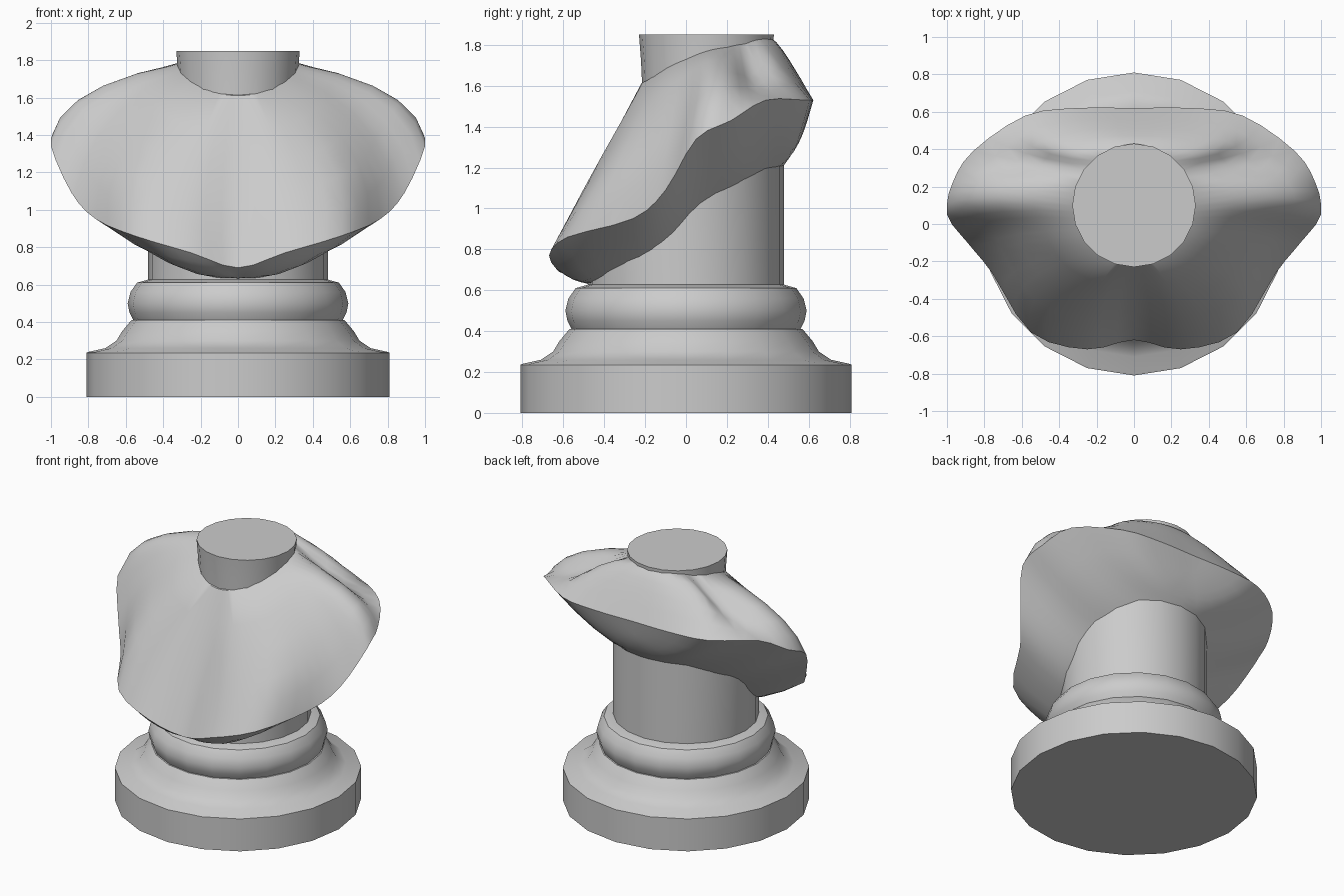
import bpy
import bmesh
from math import sin, cos, pi, radians
from mathutils import Vector

default = bpy.data.objects.get("Cube")
if default:
    bpy.data.objects.remove(default, do_unlink=True)

GREY = 0.6
stone = bpy.data.materials.new("grey_stone")
stone.use_nodes = True
stone.diffuse_color = (GREY, GREY, GREY, 1)
bsdf = next(n for n in stone.node_tree.nodes if n.type == "BSDF_PRINCIPLED")
bsdf.inputs["Base Color"].default_value = (GREY, GREY, GREY, 1)
bsdf.inputs["Roughness"].default_value = 0.8


def finish(bm, name, angle):
    """Turn a bmesh into a smooth shaded object with sharp corners kept."""
    bmesh.ops.remove_doubles(bm, verts=bm.verts, dist=0.0005)
    bmesh.ops.holes_fill(bm, edges=[e for e in bm.edges if e.is_boundary])
    bmesh.ops.recalc_face_normals(bm, faces=bm.faces)
    mesh = bpy.data.meshes.new(name)
    bm.to_mesh(mesh)
    bm.free()
    mesh.materials.append(stone)
    obj = bpy.data.objects.new(name, mesh)
    bpy.context.collection.objects.link(obj)
    bpy.ops.object.select_all(action="DESELECT")
    obj.select_set(True)
    bpy.context.view_layer.objects.active = obj
    bpy.ops.object.shade_smooth_by_angle(angle=radians(angle))
    return obj


def skin(bm, columns):
    """Bridge neighbouring columns of points with quads."""
    grid = [[bm.verts.new(p) for p in col] for col in columns]
    for a, b in zip(grid, grid[1:]):
        for i in range(len(a) - 1):
            bm.faces.new((a[i], b[i], b[i + 1], a[i + 1]))


def lathe(name, profile, sides, centre_y=0, top_slope=0):
    """Spin a profile of (radius, height); the last ring may be slanted."""
    columns = []
    for s in range(sides + 1):
        a = 2 * pi * s / sides
        col = [Vector((r * sin(a), centre_y - r * cos(a), z)) for r, z in profile]
        col[-1].z += top_slope * col[-1].y
        columns.append(col)
    bm = bmesh.new()
    skin(bm, columns)
    return finish(bm, name, 35)


# Pedestal: plinth with flare, rounded moulding, shaft slanted inside the bust
lathe("plinth", [(.81, 0), (.81, .235), (.8, .24), (.71, .26), (.65, .3),
                 (.62, .35), (.57, .41)], 20)
lathe("round_moulding", [(.5, .405), (.56, .41), (.58, .45), (.59, .5),
                         (.575, .56), (.54, .61), (.48, .627)], 20)
lathe("shaft", [(.48, .55), (.48, 1.1)], 20, top_slope=.6)

# Neck stump
lathe("neck", [(.31, 1.5), (.32, 1.72), (.33, 1.85)], 20, centre_y=.1)

# Bust, left half, stations from breastbone round the shoulder to the spine
neck_z = [1.61, 1.62, 1.64, 1.69, 1.73, 1.77, 1.79, 1.81, 1.83, 1.83, 1.83]
middle = [(0, -.43, 1.15), (.25, -.46, 1.17), (.5, -.36, 1.25),
          (.64, -.17, 1.36), (.7, -.02, 1.49), (.79, .1, 1.61),
          (.76, .22, 1.63), (.56, .33, 1.62), (.46, .42, 1.71),
          (.24, .48, 1.74), (0, .49, 1.75)]
rim = [(0, -.62, .69), (.25, -.67, .77), (.55, -.58, .86),
       (.76, -.26, .95), (.89, -.1, 1.09), (1, .05, 1.34),
       (.97, .22, 1.43), (.86, .39, 1.53), (.58, .58, 1.53),
       (.3, .62, 1.53), (0, .62, 1.53)]
keel = [(-.48, .63), (-.45, .635), (-.35, .65), (-.15, .71), (0, .8), (.12, .89),
        (.3, 1.03), (.42, 1.14), (.5, 1.24), (.56, 1.34), (.59, 1.42)]


def parabola(a, m, b, t):
    return a * (1 - t) * (1 - 2 * t) + m * 4 * t * (1 - t) + b * t * (2 * t - 1)


STEPS = 5
stations = []
for i, z in enumerate(neck_z):
    a = pi * i / (len(neck_z) - 1)
    top = Vector((.32 * sin(a), .1 - .32 * cos(a), z))
    mid, edge = Vector(middle[i]), Vector(rim[i])
    low = Vector((0, *keel[i]))
    belly = (edge + low) / 2 + Vector((0, -.02, -.08)) * min(1, edge.x * 2)
    upper = [parabola(top, mid, edge, k / STEPS) for k in range(STEPS)]
    under = [parabola(edge, belly, low, k / STEPS) for k in range(STEPS + 1)]
    stations.append(upper + under)


def flip(col):
    return [Vector((-p.x, p.y, p.z)) for p in col]


# Smooth the stations round the body with a spline, then mirror the half
padded = [flip(stations[1])] + stations + [flip(stations[-2])]
half = []
for i in range(1, len(padded) - 2):
    for t in (0, 1 / 3, 2 / 3):
        half.append([(b * 2 + (c - a) * t + (a * 2 - b * 5 + c * 4 - d) * t ** 2
                      + (b * 3 - a - c * 3 + d) * t ** 3) / 2
                     for a, b, c, d in zip(*padded[i - 1:i + 3])])
half.append(stations[-1])
for col in half:
    for p in col:
        p.x = max(p.x, 0)
        if p.x > 1:
            p.x = 1

bm = bmesh.new()
skin(bm, half)
skin(bm, [flip(c) for c in half])
finish(bm, "bust", 38)
